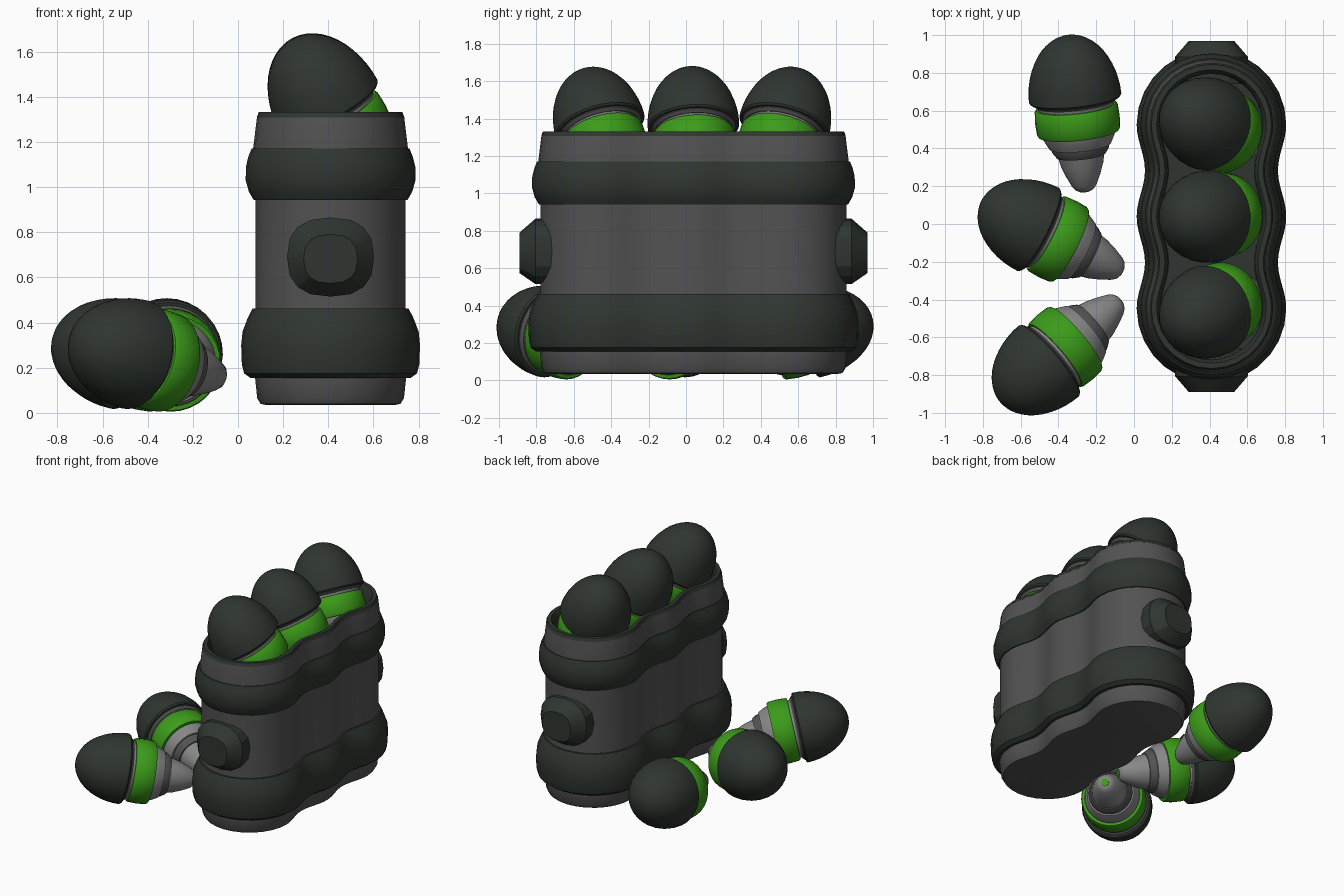
import bpy, bmesh
from math import sin, cos, pi, radians, copysign
from mathutils import Vector

if "Cube" in bpy.data.objects:
    bpy.data.objects.remove(bpy.data.objects["Cube"])


def material(name, rgb):
    m = bpy.data.materials.new(name)
    m.diffuse_color = (*rgb, 1)
    m.use_nodes = True
    m.node_tree.nodes["Principled BSDF"].inputs["Base Color"].default_value = m.diffuse_color
    return m


OLIVE = material("dark_olive", (0.028, 0.036, 0.029))
STEEL = material("dark_steel", (0.085, 0.085, 0.085))
PALE = material("pale_steel", (0.24, 0.24, 0.24))
GREEN = material("bright_green", (0.045, 0.33, 0.01))


def loft_mesh(name, rings, mat, caps=True, angle=35):
    """Skin closed rings of equal point count."""
    bm = bmesh.new()
    vs = [[bm.verts.new(p) for p in ring] for ring in rings]
    n = len(vs[0])
    for a, b in zip(vs, vs[1:]):
        for i in range(n):
            j = (i + 1) % n
            bm.faces.new((a[i], a[j], b[j], b[i]))
    if caps:
        bm.faces.new(vs[0])
        bm.faces.new(vs[-1])
    bmesh.ops.remove_doubles(bm, verts=bm.verts, dist=1e-5)
    bmesh.ops.recalc_face_normals(bm, faces=bm.faces)
    me = bpy.data.meshes.new(name)
    bm.to_mesh(me)
    bm.free()
    me.materials.append(mat)
    me.shade_smooth()
    me.set_sharp_from_angle(angle=radians(angle))
    return me


def add(name, mesh):
    ob = bpy.data.objects.new(name, mesh)
    bpy.context.collection.objects.link(ob)
    return ob


# --- Case: three-lobed outline lofted through (half width, height) profiles
CX, CY, LOBE = 0.41, 0.04, 0.487


def outline(r, z, arc=14, side=24):
    pts = []
    for s in (1, -1):
        for i in range(side):
            y = -LOBE + 2 * LOBE * i / side
            x = r - 0.022 * (1 - cos(2 * pi * y / LOBE))
            pts.append((CX + s * x, CY + s * y, z))
        for i in range(arc):
            a = pi * i / arc
            pts.append((CX + s * r * cos(a), CY + s * (LOBE + r * sin(a)), z))
    return pts


def case_part(name, profile, mat, closed=False):
    rings = [outline(r, z) for r, z in profile]
    if closed:
        rings.append(rings[0])
    add(name, loft_mesh(name, rings, mat, caps=not closed))


# outside wall, rim and hollow
case_part("case_body", [(0.285, 0.035), (0.31, 0.04), (0.325, 0.065), (0.335, 0.16),
                        (0.332, 0.46), (0.332, 0.95), (0.343, 1.17), (0.326, 1.31),
                        (0.29, 1.31), (0.275, 1.28), (0.272, 0.72)], STEEL)
case_part("case_rim", [(0.327, 1.308), (0.318, 1.332), (0.29, 1.332),
                       (0.272, 1.30), (0.268, 0.74), (0.28, 0.74), (0.29, 1.30)],
          OLIVE, closed=True)
case_part("case_floor", [(0.275, 0.73), (0.275, 0.75)], OLIVE)
# padded bands
case_part("lower_band", [(0.325, 0.155), (0.355, 0.155), (0.383, 0.175), (0.393, 0.215),
                         (0.396, 0.30), (0.39, 0.36), (0.367, 0.42), (0.345, 0.463),
                         (0.325, 0.463)], OLIVE, closed=True)
case_part("upper_band", [(0.325, 0.942), (0.34, 0.942), (0.362, 0.98), (0.376, 1.03),
                         (0.375, 1.09), (0.364, 1.135), (0.35, 1.17), (0.33, 1.17)],
          OLIVE, closed=True)


# end bosses
def boss_ring(k, y):
    ring = []
    for i in range(16):
        c, s = cos(2 * pi * i / 16), sin(2 * pi * i / 16)
        ring.append((CX + k * 0.193 * copysign(abs(c) ** 0.8, c), y,
                     0.69 - 0.02 * (1 - k) + k * 0.175 * copysign(abs(s) ** 0.8, s)))
    return ring


for name, d in (("front_boss", -1), ("back_boss", 1)):
    rings = [boss_ring(k, CY + d * t) for k, t in ((1, 0.70), (1, 0.845), (0.62, 0.93))]
    add(name, loft_mesh(name, rings, OLIVE, angle=20))


# --- Shell parts: (distance from nose, radius) profiles turned about the axis
def lathe(name, profile, mat, n=32):
    rings = [[(r * cos(2 * pi * i / n), r * sin(2 * pi * i / n), -s) for i in range(n)]
             for s, r in profile]
    return loft_mesh(name, rings, mat)


dome = [(0.34 * (1 - cos(t)), 0.246 * sin(t)) for t in
        [0.03 + (pi / 2 - 0.03) * i / 12 for i in range(13)]]
PARTS = [
    lathe("shell_cap", dome + [(0.35, 0.238), (0.35, 0.15)], OLIVE),
    lathe("shell_collar", [(0.33, 0.225), (0.355, 0.225), (0.37, 0.21), (0.37, 0.15)], STEEL),
    lathe("shell_neck", [(0.36, 0.208), (0.40, 0.198), (0.52, 0.198), (0.555, 0.188),
                         (0.60, 0.165), (0.60, 0.1)], PALE),
    lathe("shell_ring", [(0.385, 0.19), (0.385, 0.214), (0.395, 0.221), (0.46, 0.225),
                         (0.52, 0.221), (0.53, 0.214), (0.53, 0.19)], GREEN),
    lathe("shell_waist", [(0.59, 0.155), (0.62, 0.152), (0.65, 0.132), (0.65, 0.08)], STEEL),
    lathe("shell_tail", [(0.64, 0.126), (0.70, 0.113), (0.76, 0.091), (0.81, 0.068),
                         (0.835, 0.05), (0.843, 0.035)], PALE),
    lathe("shell_primer", [(0.83, 0.028), (0.847, 0.028)], GREEN),
]


def place_shell(tag, nose, axis):
    for me in PARTS:
        ob = add(f"{me.name}_{tag}", me)
        ob.location = nose
        ob.rotation_mode = 'QUATERNION'
        ob.rotation_quaternion = Vector(axis).to_track_quat('Z', 'Y')


# stored shells leaning in the case
for tag, y, lean in (("front", -0.46, -0.24), ("middle", 0.04, -0.05), ("back", 0.525, 0.23)):
    axis = Vector((-0.46, lean, 0.86)).normalized()
    place_shell("stored_" + tag, Vector((0.40, y, 1.36)) + axis * 0.34, axis)

# loose shells lying on the ground, located by the tail tip
for tag, x, y, heading in (("back", -0.26, 0.175, 96), ("middle", -0.065, -0.25, 153.4),
                           ("front", -0.075, -0.405, 220.4)):
    h, tilt = radians(heading), radians(11.5)
    axis = Vector((cos(h) * cos(tilt), sin(h) * cos(tilt), sin(tilt)))
    place_shell("loose_" + tag, Vector((x, y, 0.157)) + axis * 0.845, axis)
